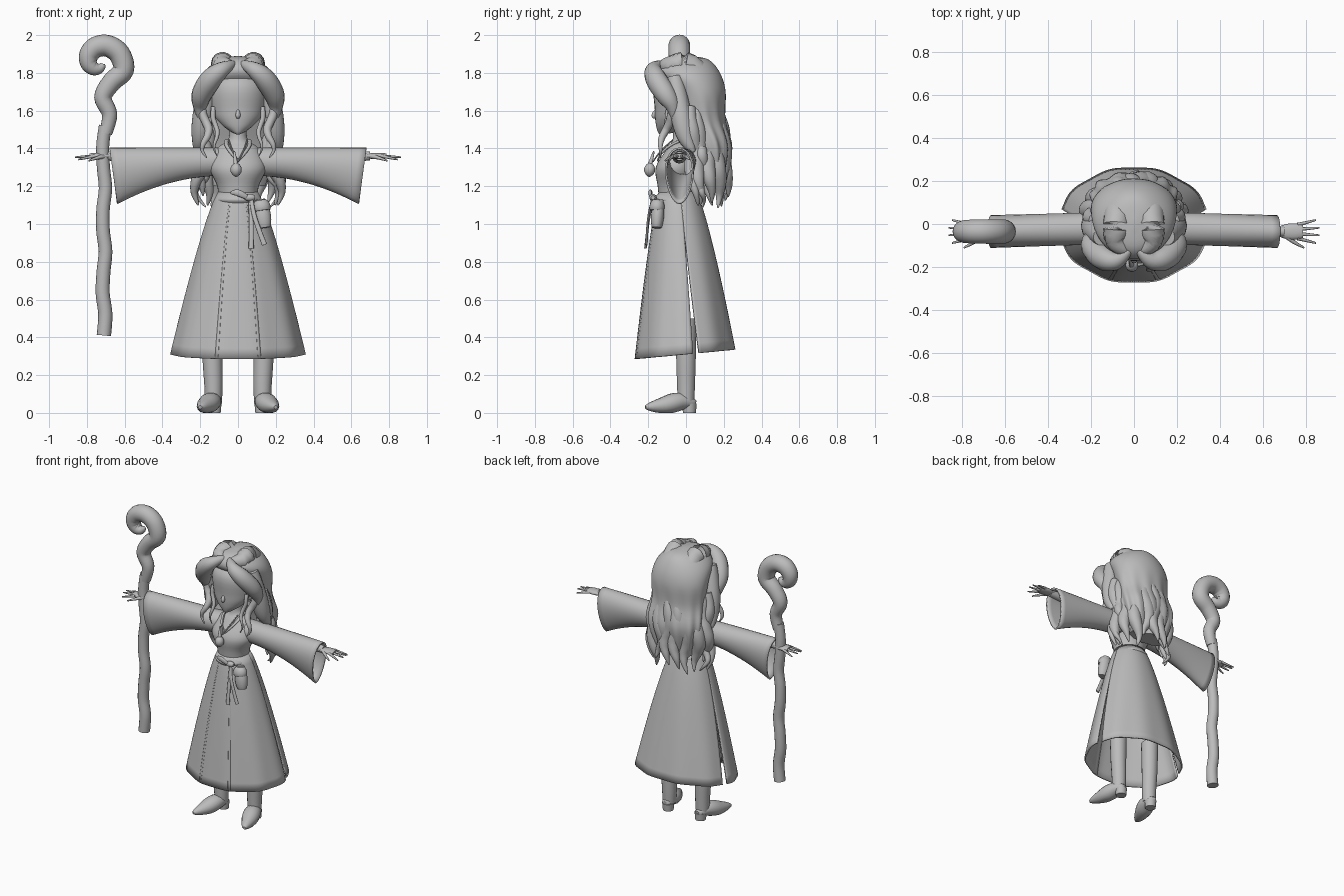
import bpy, bmesh, math, random
from mathutils import Vector

random.seed(4)
cube = bpy.data.objects.get("Cube")
if cube:
    bpy.data.objects.remove(cube)

grey = bpy.data.materials.new("plain grey")
grey.use_nodes = True
shade = (.5, .5, .5, 1)
grey.diffuse_color = shade
grey.node_tree.nodes["Principled BSDF"].inputs["Base Color"].default_value = shade

BACKWARD, UPWARD = Vector((0, 1, 0)), Vector((0, 0, 1))
WAIST, HEM = 1.17, .31
ARM_Y, ARM_Z = -.035, 1.36
STAFF_X = -.71
parts = []


def skin(name, rings, closed=True, caps=True, thick=0):
    """Join successive rings of points into one surface."""
    bm = bmesh.new()
    rows = [[bm.verts.new(point) for point in ring] for ring in rings]
    count = len(rows[0])
    for lower, upper in zip(rows, rows[1:]):
        for i in range(count if closed else count - 1):
            j = (i + 1) % count
            bm.faces.new((lower[i], lower[j], upper[j], upper[i]))
    if caps:
        bm.faces.new(rows[0][::-1])
        bm.faces.new(rows[-1])
    bmesh.ops.recalc_face_normals(bm, faces=bm.faces)
    mesh = bpy.data.meshes.new(name)
    bm.to_mesh(mesh)
    bm.free()
    mesh.materials.append(grey)
    part = bpy.data.objects.new(name, mesh)
    bpy.context.collection.objects.link(part)
    if thick:
        cloth = part.modifiers.new("cloth", "SOLIDIFY")
        cloth.thickness = thick
        cloth.offset = 0
    parts.append(part)


def smooth(points, steps=5):
    """Catmull-Rom samples through the given points."""
    vectors = [Vector(point) for point in points]
    vectors = vectors[:1] + vectors + vectors[-1:]
    samples = []
    for a, b, c, d in zip(vectors, vectors[1:], vectors[2:], vectors[3:]):
        for step in range(steps):
            t = step / steps
            samples.append(b + ((c - a) * t + (2 * a - 5 * b + 4 * c - d) * t ** 2
                                + (3 * b - a - 3 * c + d) * t ** 3) / 2)
    return samples + vectors[-1:]


def sweep(name, points, start, end, swell=0, flat=1, up=BACKWARD, sides=14):
    """Tube whose radius runs from start to end and swells halfway."""
    path = smooth(points)
    last = len(path) - 1
    rings = []
    for i, centre in enumerate(path):
        u = i / last
        radius = start + (end - start) * u + swell * math.sin(math.pi * u)
        along = path[min(i + 1, last)] - path[max(i - 1, 0)]
        across = along.cross(up).normalized()
        top = across.cross(along).normalized() * flat
        ring = []
        for k in range(sides):
            angle = math.tau * k / sides
            point = centre + radius * (across * math.cos(angle) + top * math.sin(angle))
            point.z = max(point.z, 0)
            ring.append(point)
        rings.append(ring)
    skin(name, rings)


def pair(name, points, *sizes, **options):
    """Mirrored left and right tubes."""
    for side, sign in (("left", 1), ("right", -1)):
        mirrored = [(sign * x, y, z) for x, y, z in points]
        sweep(name + "_" + side, mirrored, *sizes, **options)


def curl(top, bottom, swing, turns=1.5, phase=0):
    """Wavy path whose swing grows towards the tip."""
    top, bottom = Vector(top), Vector(bottom)
    points = []
    for k in range(9):
        u = k / 8
        angle = math.tau * turns * u + phase
        sway = Vector((math.sin(angle), -math.cos(angle) / 2, 0))
        points.append(top.lerp(bottom, u) + sway * swing * math.sqrt(u))
    return points


def oval(z, half, front, back, angle):
    middle, depth = (front + back) / 2, (back - front) / 2
    return Vector((half * math.cos(angle), middle + depth * math.sin(angle), z))


def body(name, profile, sides=32, wave=0):
    """Stack of ovals: height, half width, front and back."""
    rings = []
    for z, half, front, back in smooth([Vector(row) for row in profile]):
        ring = []
        for k in range(sides):
            angle = math.tau * k / sides
            ripple = 1 + wave * max(0, 1.7 - z) * math.cos(11 * angle + 7 * z)
            ring.append(oval(z, half * ripple, front * ripple, back * ripple, angle))
        rings.append(ring)
    skin(name, rings)


def skirt_panel(name, first, last, gap=0, sides=24):
    """Cloth between two angles in degrees, with slits that widen downwards."""
    rings = []
    for row in range(17):
        t = row / 16
        spread = t ** .8
        ring = []
        for k in range(sides + 1):
            u = k / sides
            angle = math.radians(first + (last - first) * u + gap * t * (1 - 2 * u))
            fold = 1 + t * math.cos(10 * angle) / 80
            z = WAIST + (HEM - WAIST) * t + t * math.sin(angle) / 40
            ring.append(oval(z, (.1 + .25 * spread) * fold, -(.14 + .13 * spread) * fold,
                             (.05 + .21 * spread) * fold, angle))
        rings.append(ring)
    skin(name, rings, closed=False, caps=False, thick=.01)


def sleeve(name, sign):
    """Bell sleeve that drops and narrows towards its lower edge."""
    rings = []
    for row in range(17):
        u = row / 16
        top, bottom = 1.4, 1.26 - .15 * u * u
        ring = []
        for k in range(28):
            angle = math.tau * k / 28
            lift = math.sin(angle)
            width = .07 * (1 + .2 * u * lift)
            x = .08 + .58 * u + .02 * u * lift
            ring.append((sign * x, ARM_Y * (.5 + u / 2) + width * math.cos(angle),
                         (top + bottom) / 2 + (top - bottom) / 2 * lift))
        rings.append(ring)
    skin(name, rings, caps=False, thick=.01)


# Torso, head and face
body("torso", [(1.1, .1, -.14, .05), (1.2, .11, -.15, .05), (1.3, .15, -.16, .06),
               (1.4, .11, -.1, .05), (1.45, .05, -.07, .03), (1.55, .05, -.07, .03)])
body("head", [(1.475, .01, -.14, -.11), (1.49, .04, -.15, -.05), (1.53, .09, -.16, 0),
              (1.6, .14, -.165, .1), (1.75, .14, -.16, .1), (1.85, .01, -.02, .02)])
sweep("nose", [(0, -.155, 1.61), (0, -.17, 1.575), (0, -.16, 1.56)], .003, .003, swell=.01)
pair("ear", [(.135, -.05, 1.64), (.15, -.05, 1.61), (.14, -.06, 1.57)], .01, .01, swell=.01)
pair("earring", [(.145, -.085, 1.57), (.145, -.085, 1.53)], .002, .002, swell=.01)

# Hair cap, parted crown and bangs
body("hair_mass", [(1.89, .01, -.02, .02), (1.87, .1, -.12, .12), (1.8, .18, -.16, .18),
                   (1.7, .2, -.08, .21), (1.55, .19, -.03, .21), (1.4, .2, .03, .24),
                   (1.2, .14, .07, .19)], sides=88, wave=.1)
pair("crown", [(.03, -.13, 1.84), (.08, -.08, 1.84), (.08, .02, 1.84), (.08, .15, 1.7)],
     .02, .05, swell=.025)
pair("bangs", [(.02, -.12, 1.85), (.08, -.17, 1.82), (.14, -.16, 1.77), (.19, -.11, 1.69),
               (.2, -.07, 1.62), (.19, -.06, 1.54)], .015, .01, swell=.045)
pair("temple_hair", [(.15, -.06, 1.78), (.18, -.03, 1.6), (.2, 0, 1.46), (.22, .04, 1.38)],
     .04, .01, swell=.03)

# Wavy locks
pair("front_lock", curl((.18, -.06, 1.65), (.165, -.15, 1.35), .025), .02, .003, swell=.01)
pair("inner_lock", curl((.13, -.09, 1.62), (.11, -.14, 1.36), .015), .012, .002, swell=.005)
pair("side_lock", curl((.18, .02, 1.62), (.21, .05, 1.1), .03), .03, .005, swell=.025)
pair("side_curl", curl((.19, .08, 1.4), (.2, .08, 1.09), .035, phase=1), .03, .003, swell=.01)
for i in range(9):
    angle = math.pi * (i + 1) / 10
    out = Vector((math.cos(angle), math.sin(angle), 0)) / 5
    low = 1.08 + random.random() / 12
    sweep("back_lock_%d" % (i + 1), curl(out * .85 + UPWARD * 1.62, out * 1.1 + UPWARD * low,
                                         .025, phase=random.random() * 6), .02, .003, swell=.04)

# Skirt
skirt_panel("skirt_front", -111, -69, gap=1)
skirt_panel("skirt_left", -72, 8, gap=-1)
skirt_panel("skirt_right", 172, 252, gap=-1)
skirt_panel("skirt_back", 6, 174, gap=10, sides=48)

# Sleeves, arms and hands
sleeve("sleeve_left", 1)
sleeve("sleeve_right", -1)
pair("forearm", [(.3, ARM_Y, ARM_Z), (.7, ARM_Y, ARM_Z)], .04, .024)
pair("palm", [(.67, ARM_Y, ARM_Z), (.73, ARM_Y, ARM_Z), (.785, ARM_Y, ARM_Z)],
     .02, .03, swell=.013, flat=.45, up=UPWARD)
for i in range(4):
    offset = i - 1.5
    reach = .87 - abs(offset) / 60
    pair("finger_%d" % (i + 1), [(.76, ARM_Y + offset / 48, ARM_Z),
                                 (reach, ARM_Y + offset / 28, ARM_Z - abs(offset) / 80)],
         .01, .004, sides=8)
pair("thumb", [(.7, -.05, ARM_Z), (.745, -.085, 1.35), (.79, -.11, 1.335)], .014, .004, sides=8)

# Boots
pair("boot_shaft", [(.135, 0, .5), (.135, 0, .3), (.13, 0, .15), (.13, 0, .05)], .058, .044)
pair("boot_foot", [(.125, .05, .05), (.14, -.03, .06), (.17, -.12, .04), (.2, -.215, .03)],
     .02, .01, swell=.042, flat=.9, up=UPWARD)
pair("boot_heel", [(.127, .018, .05), (.127, .018, 0)], .04, .035)

# Belt, bow, ties and pouch
body("belt", [(1.11, .11, -.16, .07), (1.13, .12, -.17, .08), (1.16, .1, -.15, .06)])
sweep("belt_knot", [(.035, -.175, 1.14), (.09, -.175, 1.14)], .01, .01, swell=.01)
sweep("bow_loop", [(.05, -.185, 1.14), (0, -.19, 1.165), (-.04, -.18, 1.165)],
      .01, .005, swell=.01, flat=.5)
sweep("tie_long", [(.065, -.175, 1.13), (.07, -.2, 1), (.07, -.215, .87)], .01, .014, flat=.5)
sweep("tie_short", [(.07, -.18, 1.13), (.09, -.2, 1.03), (.14, -.21, .89)], .01, .014, flat=.5)
sweep("pouch", [(.12, -.14, 1.13), (.13, -.15, 1.05), (.14, -.155, .98)],
      .025, .032, swell=.015, flat=.8)
sweep("pouch_flap", [(.12, -.15, 1.125), (.128, -.155, 1.07)], .03, .043, swell=.01, flat=.85)

# Collar and necklace
pair("collar", [(.06, -.03, 1.44), (.06, -.085, 1.415), (.035, -.13, 1.375), (0, -.15, 1.335)],
     .012, .006, flat=.7)
pair("cord", [(.05, -.07, 1.445), (.03, -.13, 1.39), (0, -.175, 1.33)], .004, .004, sides=6)
sweep("pendant_cap", [(-.02, -.17, 1.385), (-.01, -.195, 1.3)], .004, .015)
sweep("pendant", [(-.01, -.19, 1.325), (-.01, -.195, 1.25)], .005, .005, swell=.026)

# Gnarled staff with a spiral head
shaft = [(STAFF_X + math.sin(k * 2) / 120, ARM_Y, .41 + k / 9) for k in range(11)]
sweep("staff_shaft", shaft, .038, .034)
hook = [(-.7, ARM_Y, 1.48), (-.68, ARM_Y, 1.58), (-.715, ARM_Y, 1.67), (-.67, ARM_Y, 1.75)]
for k in range(10):
    u = k / 9
    angle = math.tau * u - .3
    radius = .02 + .115 * (1 - u) ** 1.5
    hook.append((-.735 + radius * math.cos(angle), ARM_Y, 1.855 + radius * math.sin(angle)))
sweep("staff_hook", hook, .034, .012, swell=.034, sides=18)

# Smooth shading with sharp edges kept
for other in bpy.context.selected_objects:
    other.select_set(False)
for part in parts:
    part.select_set(True)
bpy.context.view_layer.objects.active = parts[0]
bpy.ops.object.shade_smooth_by_angle(angle=math.radians(55))
